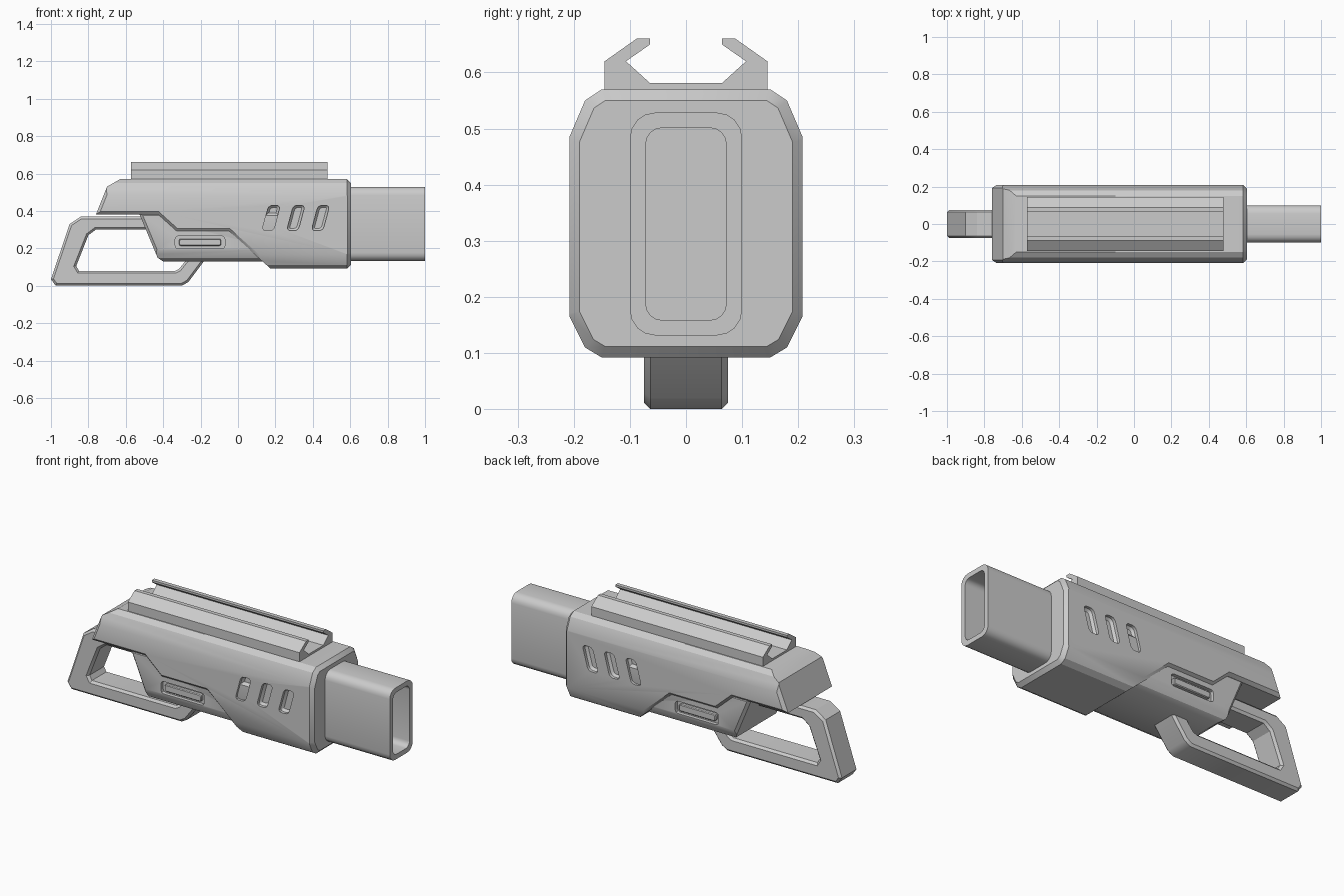
import bpy, bmesh, math

cube = bpy.data.objects.get("Cube")
if cube:
    bpy.data.objects.remove(cube, do_unlink=True)

grey = bpy.data.materials.new("matte_grey")
grey.use_nodes = True
colour = (0.6, 0.6, 0.6, 1)
grey.diffuse_color = colour
for node in grey.node_tree.nodes:
    if node.type == 'BSDF_PRINCIPLED':
        node.inputs["Base Color"].default_value = colour


def solid(name, outer, axis, lo, hi, bevel=0, inner=None):
    """Extrude a profile along x or y, optionally with a hole and bevelled end rims."""
    bm = bmesh.new()

    def ring(points, t):
        return [bm.verts.new((a, t, b) if axis == 'y' else (t, a, b)) for a, b in points]

    n = len(outer)
    o = [ring(outer, t) for t in (lo, hi)]
    loops = [o]
    caps = []
    if inner:
        i = [ring(inner, t) for t in (lo, hi)]
        loops.append(i)
        for k in (0, 1):
            for j in range(n):
                m = (j + 1) % n
                caps.append(bm.faces.new((o[k][j], o[k][m], i[k][m], i[k][j])))
    else:
        caps = [bm.faces.new(r) for r in o]
    for a, b in loops:
        for j in range(n):
            m = (j + 1) % n
            bm.faces.new((a[j], a[m], b[m], b[j]))
    bmesh.ops.recalc_face_normals(bm, faces=bm.faces[:])
    if bevel:
        rims = [e for e in bm.edges if sum(f in caps for f in e.link_faces) == 1]
        bmesh.ops.bevel(bm, geom=rims, offset=bevel, segments=1, profile=0.5,
                        affect='EDGES', clamp_overlap=True)
        bmesh.ops.recalc_face_normals(bm, faces=bm.faces[:])
    mesh = bpy.data.meshes.new(name)
    bm.to_mesh(mesh)
    bm.free()
    mesh.materials.append(grey)
    ob = bpy.data.objects.new(name, mesh)
    bpy.context.collection.objects.link(ob)
    return ob


def combine(ob, tool, operation):
    """Apply a boolean and discard the tool."""
    mod = ob.modifiers.new("cut", 'BOOLEAN')
    mod.operation, mod.solver, mod.object = operation, 'EXACT', tool
    deps = bpy.context.evaluated_depsgraph_get()
    mesh = bpy.data.meshes.new_from_object(ob.evaluated_get(deps))
    ob.modifiers.clear()
    ob.data = mesh
    bpy.data.objects.remove(tool, do_unlink=True)


def rounded(cx, cz, w, h, r, steps=4, shear=0):
    """Rounded rectangle, optionally slanted."""
    pts = []
    for q, (sx, sz) in enumerate(((1, 1), (-1, 1), (-1, -1), (1, -1))):
        for s in range(steps + 1):
            a = math.pi / 2 * (q + s / steps)
            dz = sz * (h / 2 - r) + r * math.sin(a)
            pts.append((cx + sx * (w / 2 - r) + r * math.cos(a) + shear * dz, cz + dz))
    return pts


def mirrored(half):
    return half + [(-y, z) for y, z in reversed(half)]


# Main housing: side outline trimmed by a chamfered cross-section
body = solid("main_housing",
             [(-0.76, 0.38), (-0.70, 0.53), (-0.577, 0.60), (0.65, 0.60), (0.65, 0.05),
              (0.221, 0.05), (-0.05, 0.29), (-0.33, 0.29), (-0.43, 0.38)],
             'y', -0.208, 0.208, 0.016)
section = mirrored([(0.15, 0.092), (0.18, 0.11), (0.21, 0.17),
                    (0.21, 0.48), (0.18, 0.55), (0.15, 0.57)])
combine(body, solid("section", section, 'x', -0.9, 0.603, 0.02), 'INTERSECT')

# Lower insert under the housing
insert = solid("lower_insert",
               [(-0.53, 0.39), (-0.43, 0.15), (-0.355, 0.10), (0.25, 0.10), (0.25, 0.39)],
               'y', -0.195, 0.195, 0.014)
section = mirrored([(0.14, 0.13), (0.17, 0.147), (0.198, 0.20), (0.198, 0.42)])
combine(insert, solid("section", section, 'x', -0.7, 0.22), 'INTERSECT')

# Slanted vents and button recess on both sides
parts = [body, insert]
for side, label in ((1, "back"), (-1, "front")):
    def span(a, b):
        return sorted((side * a, side * b))
    for k in range(3):
        slot = rounded(0.177 + 0.132 * k, 0.362, 0.062, 0.135, 0.02, 3, 0.27)
        combine(body, solid("vent_cutter", slot, 'y', *span(0.18, 0.24), 0.012), 'DIFFERENCE')
    recess = rounded(-0.203, 0.232, 0.265, 0.068, 0.016, 2)
    combine(insert, solid("recess_cutter", recess, 'y', *span(0.175, 0.23)), 'DIFFERENCE')
    parts.append(solid(label + "_button", rounded(-0.203, 0.232, 0.225, 0.038, 0.01, 2),
                       'y', *span(0.16, 0.194), 0.004))

# Hollow square spout
parts.append(solid("spout", rounded(0, 0.33, 0.2, 0.397, 0.045), 'x', 0.58, 1.0,
                   inner=rounded(0, 0.33, 0.144, 0.343, 0.03)))

# Top rail with undercut lips
parts.append(solid("top_rail",
                   mirrored([(0.145, 0.56), (0.145, 0.62), (0.087, 0.661), (0.064, 0.661),
                             (0.064, 0.65), (0.107, 0.62), (0.064, 0.581)]),
                   'x', -0.573, 0.478))

# Carry loop
parts.append(solid("carry_loop",
                   [(-1.0, 0.035), (-0.975, 0), (-0.30, 0), (-0.265, 0.02), (-0.10, 0.24),
                    (-0.10, 0.33), (-0.3, 0.37), (-0.84, 0.37), (-0.90, 0.33)],
                   'y', -0.075, 0.075, 0.012,
                   inner=[(-0.865, 0.105), (-0.85, 0.08), (-0.335, 0.08), (-0.315, 0.09),
                          (-0.25, 0.17), (-0.25, 0.25), (-0.3, 0.30), (-0.76, 0.30),
                          (-0.80, 0.27)]))

# Shading
bpy.ops.object.select_all(action='DESELECT')
for ob in parts:
    ob.select_set(True)
bpy.context.view_layer.objects.active = body
bpy.ops.object.shade_smooth_by_angle(angle=math.radians(30))
